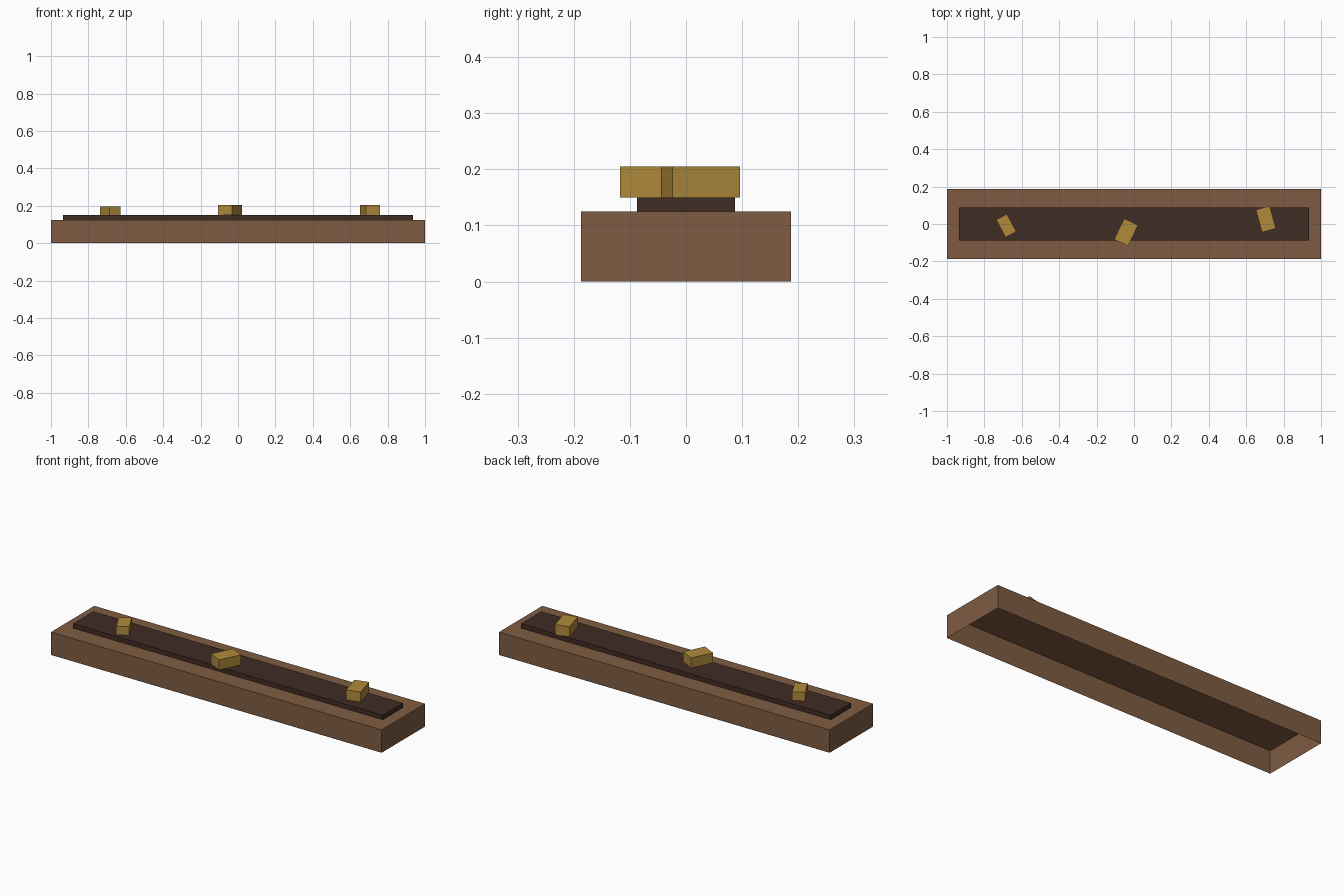
import bpy
import bmesh
import math
from mathutils import Matrix

default = bpy.data.objects.get("Cube")
if default:
    bpy.data.objects.remove(default, do_unlink=True)


def make_material(name, rgb):
    mat = bpy.data.materials.new(name)
    mat.use_nodes = True
    colour = (*rgb, 1.0)
    mat.diffuse_color = colour
    for node in mat.node_tree.nodes:
        if node.type == 'BSDF_PRINCIPLED':
            node.inputs["Base Color"].default_value = colour
    return mat


def make_box(name, size, base, mat, turn=0.0, open_bottom=False):
    """Box standing on the point base, turned about z by degrees."""
    bm = bmesh.new()
    bmesh.ops.create_cube(bm, size=1.0)
    bm.normal_update()
    if open_bottom:
        bottom = [f for f in bm.faces if f.normal.z < -0.5]
        bmesh.ops.delete(bm, geom=bottom, context='FACES')
    bmesh.ops.transform(bm, matrix=Matrix.Translation((0, 0, 0.5)), verts=bm.verts)
    bmesh.ops.scale(bm, vec=size, verts=bm.verts)
    mesh = bpy.data.meshes.new(name)
    bm.to_mesh(mesh)
    bm.free()
    mesh.materials.append(mat)
    obj = bpy.data.objects.new(name, mesh)
    obj.location = base
    obj.rotation_euler.z = math.radians(turn)
    bpy.context.collection.objects.link(obj)
    return obj


brown = make_material("brown_wood", (0.212, 0.107, 0.055))
dark = make_material("dark_wood", (0.051, 0.025, 0.018))
gold = make_material("gold", (0.434, 0.254, 0.044))

# Hollow base, open underneath, with a raised strip on top
BASE_TOP, STRIP_TOP = 0.125, 0.15
make_box("base", (2.0, 0.375, BASE_TOP), (0, 0, 0), brown, open_bottom=True)
make_box("top_strip", (1.873, 0.175, STRIP_TOP - BASE_TOP), (0, 0, BASE_TOP), dark,
         open_bottom=True)

# Loose gold blocks lying at different angles
blocks = {
    "right_block": ((-0.683, -0.009), (0.065, 0.107, 0.047), 28),
    "middle_block": ((-0.042, -0.044), (0.083, 0.124, 0.055), -26),
    "left_block": ((0.705, 0.026), (0.077, 0.125, 0.055), 15.5),
}
for name, (place, size, turn) in blocks.items():
    make_box(name, size, (*place, STRIP_TOP), gold, turn)
